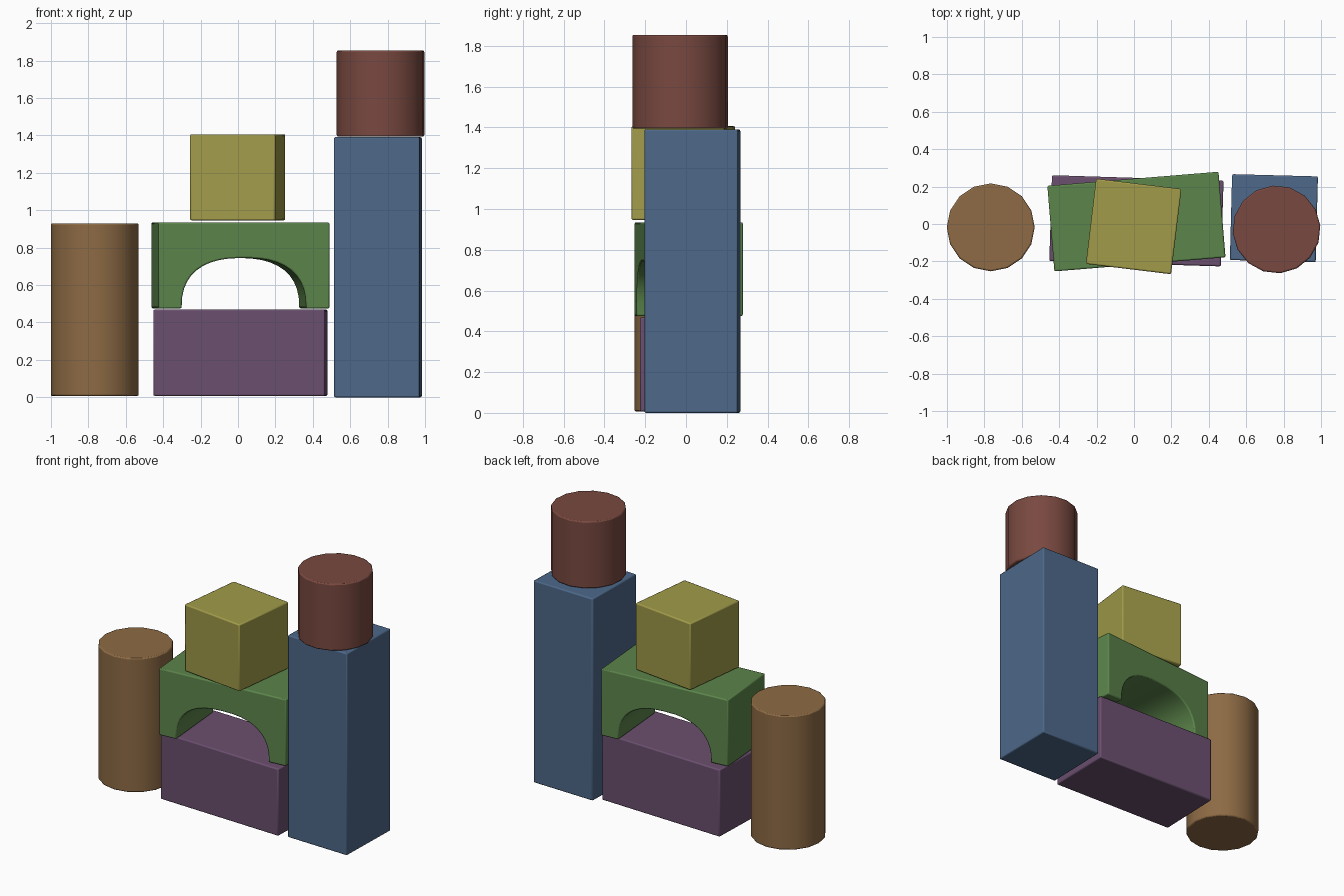
import bpy, bmesh
from math import sin, cos, pi, radians, copysign

if "Cube" in bpy.data.objects:
    bpy.data.objects.remove(bpy.data.objects["Cube"])

U = 0.459  # toy block module


def finish(name, bm, loc, turn, rgb):
    """Turn a bmesh into a coloured, softly chamfered block."""
    bmesh.ops.recalc_face_normals(bm, faces=bm.faces)
    me = bpy.data.meshes.new(name)
    bm.to_mesh(me)
    bm.free()
    ob = bpy.data.objects.new(name, me)
    bpy.context.collection.objects.link(ob)
    ob.location = loc
    ob.rotation_euler.z = radians(turn)
    mat = bpy.data.materials.new(name + "_paint")
    mat.diffuse_color = [(c / 255) ** 2.2 for c in rgb] + [1]
    mat.use_nodes = True
    mat.node_tree.nodes["Principled BSDF"].inputs["Base Color"].default_value = mat.diffuse_color
    me.materials.append(mat)
    bev = ob.modifiers.new("chamfer", 'BEVEL')
    bev.width = 0.008
    bev.segments = 2
    bev.limit_method = 'ANGLE'
    bev.angle_limit = radians(50)
    bpy.ops.object.select_all(action='DESELECT')
    ob.select_set(True)
    bpy.context.view_layer.objects.active = ob
    bpy.ops.object.shade_smooth_by_angle(angle=radians(35))
    return ob


def prism(name, profile, depth, loc, turn, rgb):
    """Extrude an x-z profile along y."""
    bm = bmesh.new()
    face = bm.faces.new([bm.verts.new((x, -depth / 2, z)) for x, z in profile])
    ext = bmesh.ops.extrude_face_region(bm, geom=[face])
    moved = [v for v in ext['geom'] if isinstance(v, bmesh.types.BMVert)]
    bmesh.ops.translate(bm, verts=moved, vec=(0, depth, 0))
    return finish(name, bm, loc, turn, rgb)


def box(name, width, height, loc, turn, rgb):
    w = width / 2
    return prism(name, [(-w, 0), (w, 0), (w, height), (-w, height)], U, loc, turn, rgb)


def cylinder(name, height, loc, turn, rgb):
    bm = bmesh.new()
    bmesh.ops.create_cone(bm, cap_ends=True, segments=16, radius1=0.235,
                          radius2=0.235, depth=height)
    bmesh.ops.translate(bm, verts=bm.verts, vec=(0, 0, height / 2))
    return finish(name, bm, loc, turn, rgb)


# Left column
cylinder("tall_cylinder", 0.923, (-0.766, -0.018, 0.007), 0, (140, 106, 70))

# Middle stack: base, arch, cube
box("base_block", 2 * U, 0.462, (0.013, 0.017, 0.007), -1.8, (106, 80, 110))

ow, oh, n = 0.334, 0.27, 2.5  # rounded arch opening
opening = []
for i in range(21):
    a = pi - pi * i / 20
    opening.append((copysign(abs(cos(a)) ** (2 / n), cos(a)) * ow,
                    abs(sin(a)) ** (2 / n) * oh))
opening[0], opening[-1] = (-ow, 0), (ow, 0)
arch = [(-U, 0)] + opening + [(U, 0), (U, 0.46), (-U, 0.46)]
prism("arch_block", arch, U, (0.013, 0.013, 0.475), 4.7, (92, 132, 76))

box("top_cube", U, 0.46, (-0.002, -0.013, 0.946), -6.9, (160, 154, 75))

# Right tower with short cylinder
box("tall_block", U, 1.391, (0.748, 0.031, 0.0), -1.5, (78, 104, 136))
cylinder("short_cylinder", 0.46, (0.762, -0.029, 1.394), 5, (120, 74, 66))
